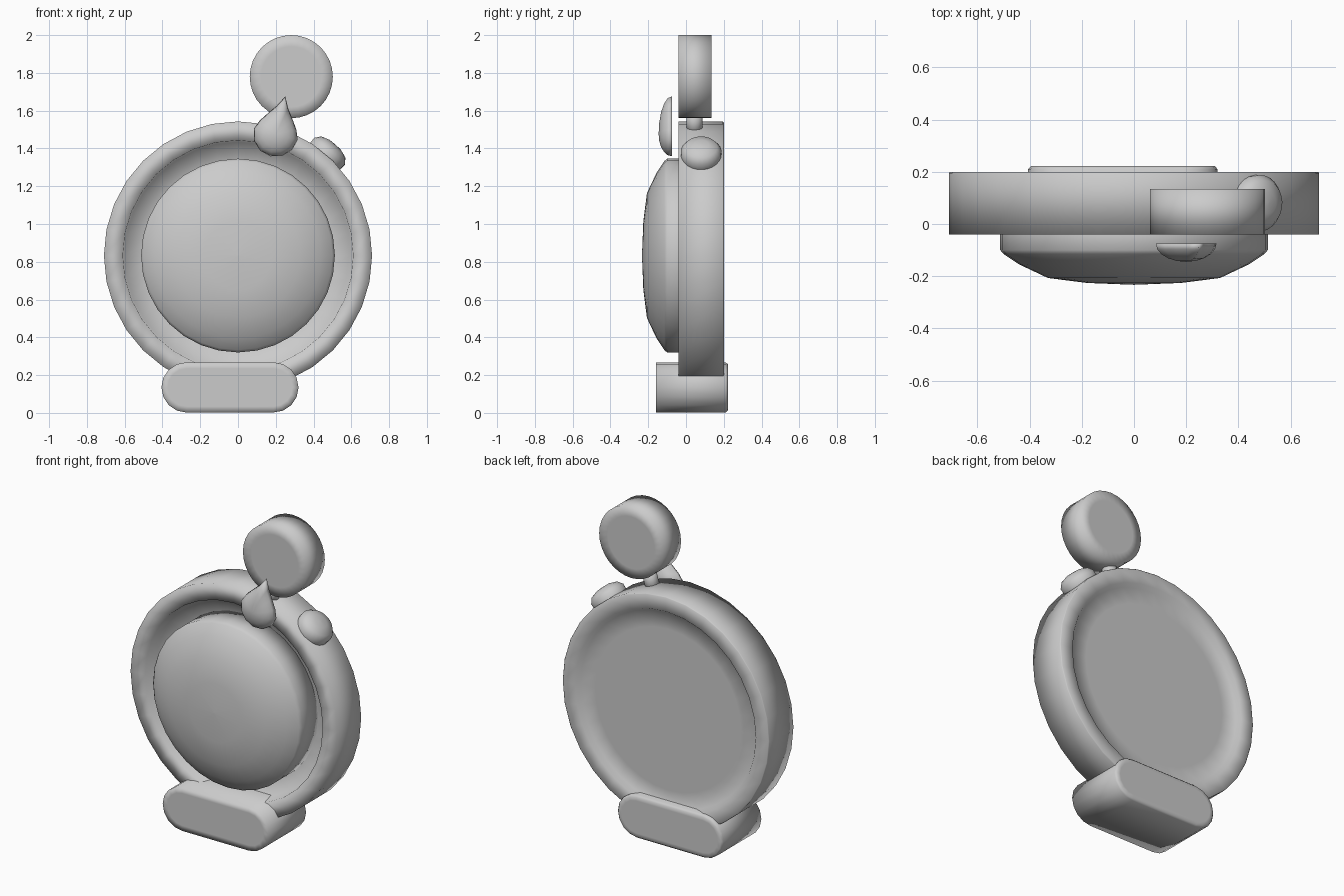
import bpy
import bmesh
from math import sin, cos, pi, atan2
from mathutils import Matrix, Vector

if "Cube" in bpy.data.objects:
    bpy.data.objects.remove(bpy.data.objects["Cube"], do_unlink=True)

grey = bpy.data.materials.new("plain_grey")
grey.use_nodes = True
colour = (0.6, 0.6, 0.6, 1)
grey.diffuse_color = colour
grey.node_tree.nodes["Principled BSDF"].inputs["Base Color"].default_value = colour


def loft(name, rings, matrix=Matrix()):
    """Skin a stack of equal-length closed rings and cap both ends."""
    bm = bmesh.new()
    loops = [[bm.verts.new(p) for p in ring] for ring in rings]
    n = len(rings[0])
    for a, b in zip(loops, loops[1:]):
        for i in range(n):
            j = (i + 1) % n
            bm.faces.new((a[i], a[j], b[j], b[i]))
    bm.faces.new(loops[0])
    bm.faces.new(loops[-1])
    bmesh.ops.remove_doubles(bm, verts=bm.verts, dist=0.0005)
    bmesh.ops.recalc_face_normals(bm, faces=bm.faces)
    for face in bm.faces:
        face.smooth = True
    bm.transform(matrix)
    mesh = bpy.data.meshes.new(name)
    bm.to_mesh(mesh)
    bm.free()
    mesh.materials.append(grey)
    obj = bpy.data.objects.new(name, mesh)
    bpy.context.collection.objects.link(obj)
    return obj


def lathe(name, profile, centre, axis=(0, 1, 0), sides=32):
    """Turn (radius, height) points about an axis through the centre."""
    rings = [[(r * cos(2 * pi * i / sides), h, r * sin(2 * pi * i / sides))
              for i in range(sides)] for r, h in profile]
    turn = Vector((0, 1, 0)).rotation_difference(Vector(axis)).to_matrix().to_4x4()
    return loft(name, rings, Matrix.Translation(centre) @ turn)


MID = Vector((0, 0, 0.833))

# Round case with a recess on the front and a shallow one on the back
lathe("case", [(0.45, 0.05), (0.6, 0.05), (0.61, -0.04), (0.71, -0.04),
               (0.71, 0.195), (0.705, 0.2), (0.62, 0.2), (0.6, 0.175),
               (0.5, 0.175)], MID)

# Domed disc in the front recess
lathe("front_dome", [(0.513, 0.06), (0.513, -0.1), (0.5, -0.115), (0.44, -0.155),
                     (0.33, -0.207), (0.18, -0.226), (0.001, -0.233)], MID)

# Bell on its short stem
bell = Vector((0.282, 0, 1.78))
lathe("bell", [(0.16, -0.04), (0.22, -0.04), (0.22, 0.135), (0.16, 0.135)], bell)
out = (bell - MID).normalized()
lathe("bell_stem", [(0.042, 0.66), (0.042, 0.8)], MID + Vector((0, 0.045, 0)), out, 16)

# Side button pointing outwards from the rim
lathe("side_button", [(0.105, 0.64), (0.108, 0.735), (0.085, 0.765), (0.04, 0.78),
                      (0.001, 0.782)], MID + Vector((0, 0.08, 0)),
      (cos(0.85), 0, sin(0.85)), 24)

# Flat-backed droplet in front of the rim
half = [(0, 0.207), (0.03, 0.15), (0.066, 0.1), (0.1, 0.05), (0.12, 0),
        (0.104, -0.06), (0.06, -0.104), (0, -0.12)]
outline = half + [(-w, u) for w, u in half[-2:0:-1]]
rings = []
for step in range(6):
    t = step / 5 * pi / 2
    k = max(cos(t), 0.002)
    rings.append([(w * k, -0.07 * sin(t), u * k) for w, u in outline])
loft("droplet", rings, Matrix.Translation((0.2, -0.075, 1.475))
     @ Matrix.Rotation(atan2(0.05, 0.2), 4, 'Y'))


# Foot block with rounded ends
def stadium(y, r):
    points = []
    for side in (1, -1):
        for i in range(9):
            a = side * pi / 2 - pi * i / 8 * 1
            points.append((-0.0425 + side * 0.23 + r * cos(a), y, 0.135 + r * sin(a)))
    return points


loft("foot", [stadium(-0.16, 0.1), stadium(-0.16, 0.133), stadium(0.21, 0.133),
              stadium(0.222, 0.122), stadium(0.222, 0.1)])
